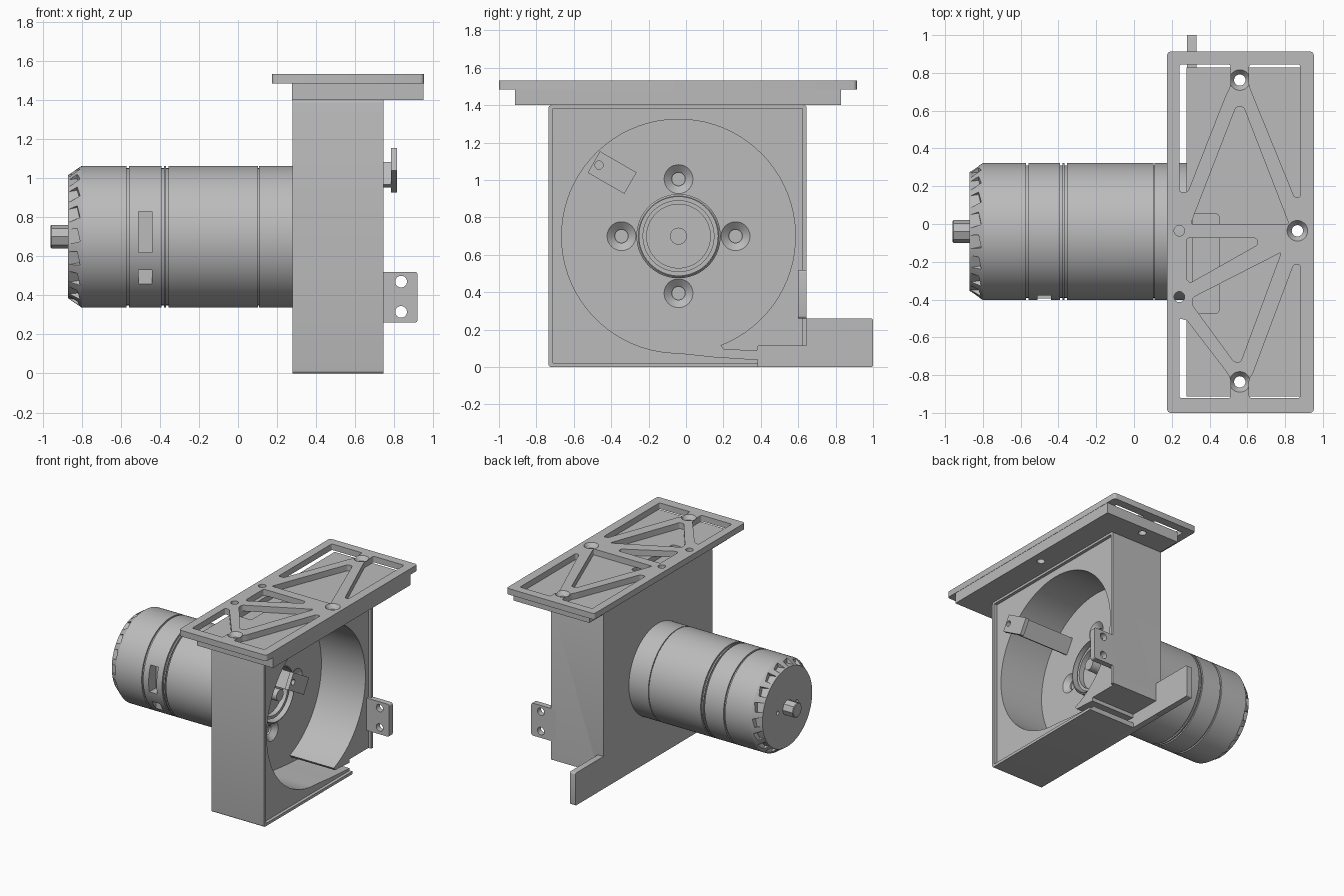
import bpy, bmesh, math
from mathutils import Matrix, Vector

cube = bpy.data.objects.get("Cube")
if cube:
    bpy.data.objects.remove(cube, do_unlink=True)

grey = bpy.data.materials.new("machined grey")
grey.use_nodes = True
COLOUR = (0.5, 0.5, 0.5, 1)
grey.diffuse_color = COLOUR
for node in grey.node_tree.nodes:
    if node.type == 'BSDF_PRINCIPLED':
        node.inputs["Base Color"].default_value = COLOUR

CY, CZ = -0.04, 0.70          # motor axis
parts = []


def finish(name, bm):
    bmesh.ops.recalc_face_normals(bm, faces=bm.faces)
    mesh = bpy.data.meshes.new(name)
    bm.to_mesh(mesh)
    bm.free()
    mesh.materials.append(grey)
    obj = bpy.data.objects.new(name, mesh)
    bpy.context.collection.objects.link(obj)
    parts.append(obj)
    return obj


def prism(name, pts, lo, hi, axis='z', r=0):
    """Extrude an outline along an axis, rounding its corners by r."""
    place = {'z': lambda a, b, c: (a, b, c),
             'x': lambda a, b, c: (c, a, b),
             'y': lambda a, b, c: (a, c, b)}[axis]
    bm = bmesh.new()
    base = bm.faces.new([bm.verts.new(place(a, b, lo)) for a, b in pts])
    ext = bmesh.ops.extrude_face_region(bm, geom=[base])
    step = Vector(place(0, 0, hi - lo))
    moved = [v for v in ext["geom"] if isinstance(v, bmesh.types.BMVert)]
    bmesh.ops.translate(bm, verts=moved, vec=step)
    if r:
        edges = [e for e in bm.edges
                 if (e.verts[0].co - e.verts[1].co).cross(step).length < 1e-6]
        bmesh.ops.bevel(bm, geom=edges, offset=r, segments=4, profile=0.5,
                        affect='EDGES', clamp_overlap=True)
    return finish(name, bm)


def rect(a0, a1, b0, b1):
    return [(a0, b0), (a1, b0), (a1, b1), (a0, b1)]


def circle(a, b, r, n=32):
    return [(a + r * math.cos(math.tau * i / n), b + r * math.sin(math.tau * i / n))
            for i in range(n)]


def lathe(name, profile, centre, axis='x', n=96):
    """Revolve (along, radius) points about an axis through centre."""
    bm = bmesh.new()
    rings = []
    for t, r in profile:
        ring = []
        for i in range(n if r else 1):
            u, v = r * math.cos(math.tau * i / n), r * math.sin(math.tau * i / n)
            p = (t, u, v) if axis == 'x' else (u, v, t)
            ring.append(bm.verts.new(Vector(p) + Vector(centre)))
        rings.append(ring)
    for a, b in zip(rings, rings[1:]):
        for i in range(n):
            quad = [a[i % len(a)], a[(i + 1) % len(a)], b[(i + 1) % len(b)], b[i % len(b)]]
            bm.faces.new(list(dict.fromkeys(quad)))
    return finish(name, bm)


def cut(obj, cutter):
    """Subtract the cutter and bake the result."""
    mod = obj.modifiers.new("cut", 'BOOLEAN')
    mod.operation, mod.solver, mod.object = 'DIFFERENCE', 'EXACT', cutter
    bpy.context.view_layer.update()
    dg = bpy.context.evaluated_depsgraph_get()
    mesh = bpy.data.meshes.new_from_object(obj.evaluated_get(dg))
    obj.modifiers.clear()
    obj.data = mesh
    parts.remove(cutter)
    bpy.data.objects.remove(cutter, do_unlink=True)


# Fan housing: block with a shallow lip, scroll cavity and hub hole
housing = prism("fan_housing", rect(-0.735, 0.645, 0, 1.4), 0.28, 0.745, 'x', 0.015)
cut(housing, prism("lip_cutter", rect(-0.712, 0.622, 0.022, 1.382), 0.72, 0.9, 'x'))
scroll = []
for i in range(73):
    a = math.radians(-69 + (339 * i / 72))
    scroll.append((CY + 0.625 * math.cos(a), CZ + 0.625 * math.sin(a)))
scroll += [(0.15, 0.055), (0.385, 0.04), (0.385, -0.1), (0.8, -0.1), (0.8, 0.112),
           (0.385, 0.112), (0.38, 0.085), (0.2, 0.095)]
cut(housing, prism("scroll_cutter", scroll, 0.33, 0.9, 'x'))
cut(housing, prism("hub_cutter", circle(CY, CZ, 0.21, 64), 0.2, 0.5, 'x'))
for dy, dz in ((0.305, 0), (-0.305, 0), (0, 0.305), (0, -0.305)):
    sink = [(0.25, 0), (0.25, 0.036), (0.295, 0.036), (0.335, 0.083), (0.36, 0.083), (0.36, 0)]
    cut(housing, lathe("screw_cutter", sink, (0, CY + dy, CZ + dz), n=32))
lathe("hub_ring", [(0.325, 0.21), (0.325, 0.225), (0.37, 0.225), (0.38, 0.215),
                   (0.38, 0.21), (0.325, 0.21)], (0, CY, CZ))

# Outlet guide and side mounting tab
prism("outlet_guide", rect(0.63, 1.0, 0, 0.26), 0.28, 0.33, 'x', 0.012)
tab = prism("mounting_tab", rect(0.70, 0.92, 0.26, 0.52), 0.60, 0.645, 'y', 0.015)
for z in (0.315, 0.47):
    cut(tab, prism("tab_hole", circle(0.835, z, 0.03), 0.5, 0.7, 'y'))

# Angled sensor bracket: tilted plate on a long leg from the back wall
tilt = Matrix.Rotation(math.radians(-30), 2)


def tilted(a0, a1, b0, b1):
    return [tuple(tilt @ Vector(p) + Vector((-0.395, 1.04))) for p in rect(a0, a1, b0, b1)]


plate = prism("sensor_plate", tilted(-0.113, 0.113, -0.066, 0.066), 0.783, 0.815, 'x')
cut(plate, prism("sensor_hole", circle(-0.465, 1.08, 0.022), 0.7, 0.9, 'x'))
prism("sensor_leg", tilted(0.03, 0.06, -0.066, 0.066), 0.32, 0.784, 'x')

# Motor: turned can with grooves, chamfered tail and front boss
R = 0.363
body = [(-0.87, 0), (-0.87, 0.315), (-0.80, R)]
for x, w in ((-0.565, 0.007), (-0.385, 0.006), (-0.362, 0.006), (0.105, 0.003)):
    body += [(x - w, R), (x - w, R - 0.012), (x + w, R - 0.012), (x + w, R)]
body += [(0.28, R), (0.28, 0.192), (0.35, 0.192), (0.35, 0.17), (0.31, 0.17),
         (0.31, 0.045), (0.40, 0.045), (0.40, 0)]
motor = lathe("motor_body", body, (0, CY, CZ))

# Cooling notches round the tail
bm = bmesh.new()
NOTCHES = 18
for i in range(NOTCHES):
    m = (Matrix.Translation((-0.86, CY, CZ))
         @ Matrix.Rotation(math.tau * (i + 0.5) / NOTCHES, 4, 'X')
         @ Matrix.Translation((0, 0, 0.36)) @ Matrix.Rotation(math.radians(12), 4, 'Z')
         @ Matrix.Diagonal((0.09, 0.07, 0.085, 1)))
    bmesh.ops.create_cube(bm, size=1, matrix=m)
cut(motor, finish("notch_cutter", bm))

# Side windows and small tail holes
for z0, z1 in ((0.62, 0.83), (0.39, 0.53)):
    cut(motor, prism("window_cutter", rect(-0.51, -0.44, z0, z1), -0.6, CY - 0.27, 'y'))
for s in (-1, 1):
    cut(motor, prism("tail_hole", circle(CY + 0.12 * s, CZ, 0.015, 16), -0.9, -0.85, 'x'))
lathe("tail_shaft", [(-0.96, 0), (-0.96, 0.055), (-0.955, 0.06), (-0.86, 0.06), (-0.86, 0)],
      (0, CY, CZ), n=8)

# Top mount: solid lower plate under a trussed upper plate
lower = prism("lower_plate", rect(0.277, 0.95, -0.913, 0.828), 1.40, 1.485)
cut(lower, prism("slot_pocket", rect(0.31, 0.45, -0.475, 0.055), 1.44, 1.6, r=0.02))
upper = prism("truss_plate", rect(0.175, 0.952, -1.0, 0.913), 1.485, 1.533, r=0.02)
pockets = [
    [(0.30, 0.0), (0.82, 0.0), (0.58, 0.62), (0.54, 0.62)],
    [(0.24, 0.17), (0.285, 0.17), (0.485, 0.68), (0.51, 0.73), (0.51, 0.845), (0.24, 0.845)],
    [(0.88, 0.14), (0.85, 0.14), (0.63, 0.68), (0.61, 0.73), (0.61, 0.845), (0.88, 0.845)],
    [(0.28, -0.075), (0.65, -0.075), (0.655, -0.11), (0.30, -0.31), (0.28, -0.30)],
    [(0.78, -0.15), (0.31, -0.39), (0.31, -0.43), (0.53, -0.73), (0.565, -0.73)],
    [(0.24, -0.50), (0.28, -0.51), (0.495, -0.79), (0.51, -0.82), (0.51, -0.922),
     (0.24, -0.922)],
    [(0.88, -0.215), (0.845, -0.215), (0.63, -0.79), (0.61, -0.82), (0.61, -0.922),
     (0.88, -0.922)],
]
for outline in pockets:
    cut(upper, prism("truss_cutter", outline, 1.44, 1.6, r=0.012))

# Countersunk plate holes and two pin holes
for x, y in ((0.56, 0.762), (0.56, -0.836), (0.865, -0.036)):
    cone = [(1.3, 0), (1.3, 0.03), (1.50, 0.03), (1.535, 0.056), (1.6, 0.056), (1.6, 0)]
    for target in (upper, lower):
        cut(target, lathe("bolt_cutter", cone, (x, y, 0), 'z', 32))
for y in (-0.036, -0.386):
    cut(upper, prism("pin_cutter", circle(0.24, y, 0.028), 1.4, 1.6))

# Smooth the turned surfaces, keep edges crisp
bpy.ops.object.select_all(action='DESELECT')
for obj in parts:
    obj.select_set(True)
bpy.context.view_layer.objects.active = motor
bpy.ops.object.shade_smooth_by_angle(angle=math.radians(25))
